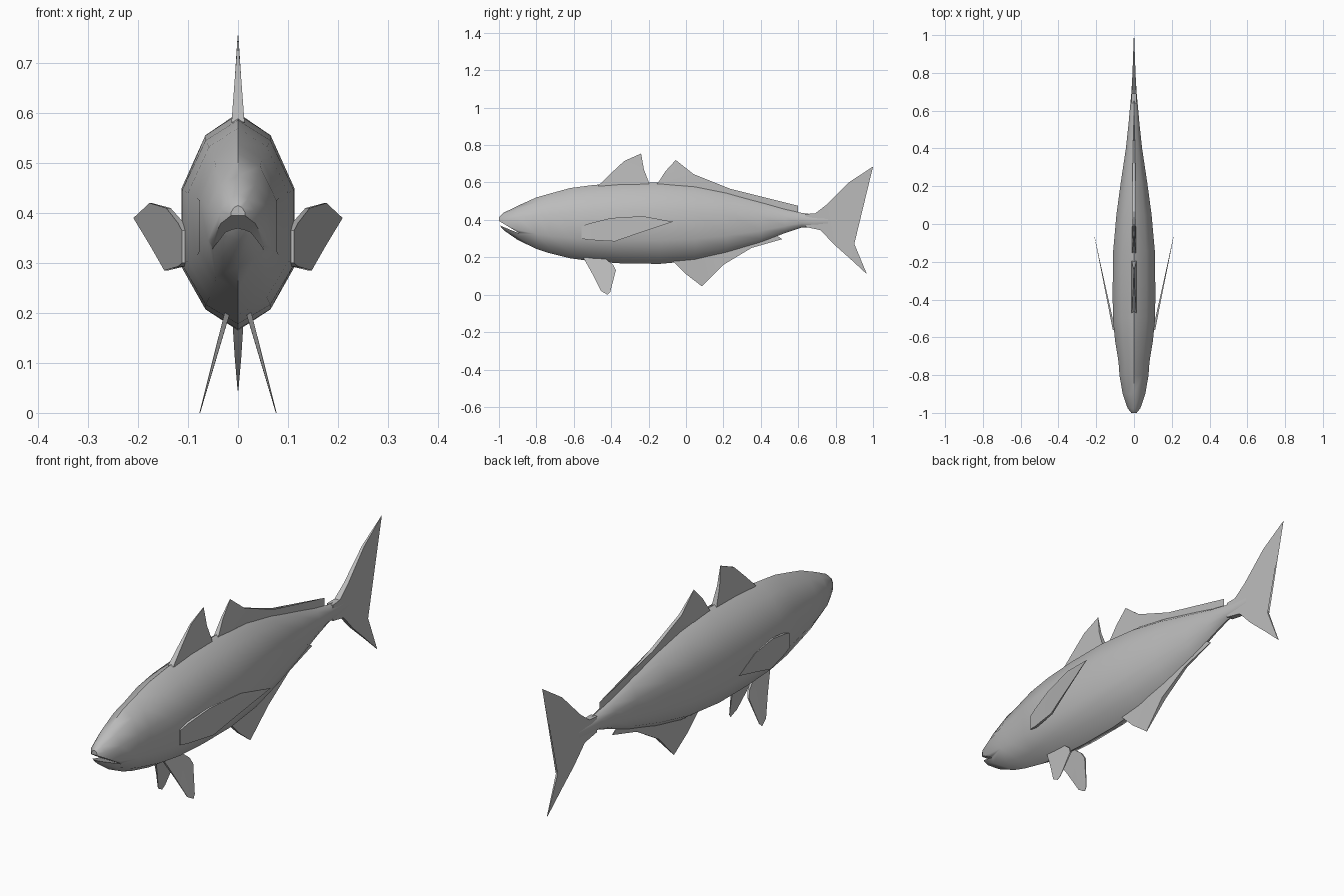
import bpy, bmesh, math

if "Cube" in bpy.data.objects:
    bpy.data.objects.remove(bpy.data.objects["Cube"])

skin = bpy.data.materials.new("grey_skin")
skin.diffuse_color = (0.5, 0.5, 0.5, 1)
skin.use_nodes = True
skin.node_tree.nodes["Principled BSDF"].inputs["Base Color"].default_value = skin.diffuse_color


def make_object(name, bm):
    bmesh.ops.recalc_face_normals(bm, faces=bm.faces)
    mesh = bpy.data.meshes.new(name)
    bm.to_mesh(mesh)
    bm.free()
    ob = bpy.data.objects.new(name, mesh)
    bpy.context.collection.objects.link(ob)
    mesh.materials.append(skin)
    return ob


def smooth(ob, degrees=50):
    bpy.ops.object.select_all(action='DESELECT')
    ob.select_set(True)
    bpy.context.view_layer.objects.active = ob
    bpy.ops.object.shade_smooth_by_angle(angle=math.radians(degrees))


def fin(name, outline, centre, half):
    """Tapered blade: (y, z) outline, with x centre and half thickness functions."""
    bm = bmesh.new()
    sides = []
    for s in (1, -1):
        sides.append([bm.verts.new((centre(y, z) + s * max(half(y, z), 0.0008), y, z))
                      for y, z in outline])
    a, b = sides
    bm.faces.new(a)
    bm.faces.new(b[::-1])
    n = len(outline)
    for i in range(n):
        j = (i + 1) % n
        bm.faces.new((a[i], b[i], b[j], a[j]))
    bmesh.ops.triangulate(bm, faces=[f for f in bm.faces if len(f.verts) > 4])
    ob = make_object(name, bm)
    smooth(ob, 30)
    return ob


# Body: ten-sided sections (y, top, bottom, half width)
sections = [
    (-1.00, .415, .375, .014), (-.975, .438, .345, .034), (-.90, .475, .293, .060),
    (-.80, .520, .245, .077), (-.73, .540, .222, .082), (-.62, .570, .195, .100),
    (-.50, .586, .178, .112), (-.34, .598, .167, .113), (-.14, .600, .165, .110),
    (.05, .583, .182, .093), (.22, .548, .222, .070), (.40, .497, .278, .043),
    (.53, .458, .330, .029), (.62, .437, .360, .021), (.68, .430, .358, .015),
    (.76, .425, .365, .010)]
half_ring = [(0, 1), (.58, .80), (1, .31), (1, -.42), (.58, -.81), (0, -1)]
ring = half_ring + [(-x, z) for x, z in half_ring[-2:0:-1]]
bm = bmesh.new()
loops = []
for y, top, bottom, w in sections:
    mid, h = (top + bottom) / 2, (top - bottom) / 2
    loops.append([bm.verts.new((u * w, y, mid + v * h)) for u, v in ring])
for a, b in zip(loops, loops[1:]):
    for i in range(len(ring)):
        j = (i + 1) % len(ring)
        bm.faces.new((a[i], a[j], b[j], b[i]))
bm.faces.new(loops[0])
bm.faces.new(loops[-1][::-1])
body = make_object("body", bm)

# Mouth: wedge cut sloping down and back
wedge = [(-1.05, .425), (-.885, .325), (-1.05, .392)]
bm = bmesh.new()
left, right = [[bm.verts.new((x, y, z)) for y, z in wedge] for x in (-.2, .2)]
bm.faces.new(left)
bm.faces.new(right[::-1])
for i in range(3):
    j = (i + 1) % 3
    bm.faces.new((left[i], right[i], right[j], left[j]))
cutter = make_object("mouth_cutter", bm)
cut = body.modifiers.new("mouth", 'BOOLEAN')
cut.operation, cut.solver, cut.object = 'DIFFERENCE', 'EXACT', cutter
bpy.context.view_layer.objects.active = body
bpy.ops.object.modifier_apply(modifier=cut.name)
bpy.data.objects.remove(cutter)
smooth(body)

# Fins on the centre line
middle = lambda y, z: 0
fin("tail_fin",
    [(.64, .432), (.69, .434), (.75, .48), (.87, .60), (1.0, .685), (.95, .54),
     (.85, .44), (.845, .40), (.88, .32), (.967, .11), (.88, .19), (.79, .27),
     (.72, .345), (.64, .362)],
    middle, lambda y, z: .014 * (1 - y) / .34)
fin("front_dorsal_fin",
    [(-.47, .582), (-.40, .65), (-.33, .715), (-.24, .755), (-.225, .67),
     (-.20, .605), (-.19, .57), (-.40, .565)],
    middle, lambda y, z: .012 * (.755 - z) / .16)
fin("rear_dorsal_fin",
    [(-.16, .585), (-.145, .605), (-.11, .66), (-.055, .72), (.04, .645), (.24, .565),
     (.43, .505), (.60, .475), (.585, .455), (.60, .435), (.40, .47), (.15, .55)],
    middle, lambda y, z: min(.011, .011 * (.72 - z) / .13) * min(1, (.62 - y) / .5))
fin("anal_fin",
    [(-.07, .18), (.0, .11), (.085, .045), (.20, .16), (.35, .25), (.515, .297),
     (.47, .325), (.30, .27), (.10, .21)],
    middle, lambda y, z: min(.011, .012 * (z - .04) / .13) * min(1, (.55 - y) / .4))

# Paired fins
for side, s in (("right", 1), ("left", -1)):
    fin("pelvic_fin_" + side,
        [(-.55, .20), (-.50, .11), (-.455, .02), (-.42, 0), (-.405, .015),
         (-.375, .13), (-.39, .16), (-.44, .20)],
        lambda y, z: s * (.027 + (.18 - z) * .275), lambda y, z: .005 * z / .18)
    fin("pectoral_fin_" + side,
        [(-.56, .365), (-.52, .38), (-.40, .41), (-.23, .42), (-.07, .39),
         (-.25, .33), (-.38, .285), (-.52, .293), (-.56, .30)],
        lambda y, z: s * (.112 + (y + .53) * .21), lambda y, z: .006 * (-.07 - y) / .45)
